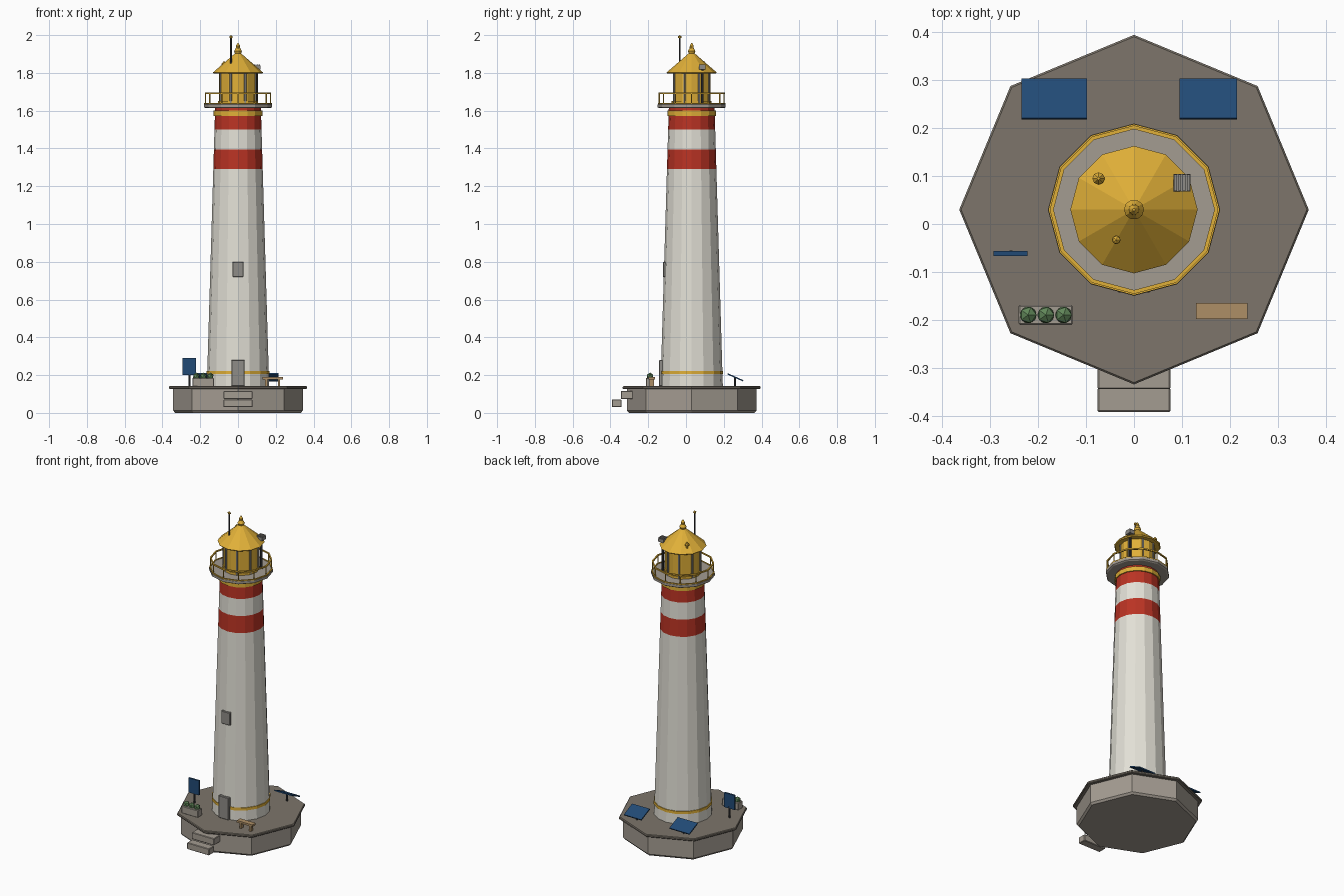
import bpy, bmesh, math
from mathutils import Vector, Matrix

if "Cube" in bpy.data.objects:
    bpy.data.objects.remove(bpy.data.objects["Cube"])

CY = 0.03  # tower axis sits slightly behind the origin


def mat(name, r, g, b):
    m = bpy.data.materials.new(name)
    m.diffuse_color = tuple(((c + 0.055) / 1.055) ** 2.4 for c in (r, g, b)) + (1,)
    m.use_nodes = True
    m.node_tree.nodes["Principled BSDF"].inputs["Base Color"].default_value = m.diffuse_color
    return m


WHITE = mat("white paint", .89, .88, .84)
RED = mat("red paint", .73, .20, .14)
YELLOW = mat("yellow paint", .88, .69, .22)
STONE = mat("pale stone", .64, .61, .57)
DECK = mat("dark paving", .49, .46, .42)
METAL = mat("grey metal", .56, .55, .53)
DARK = mat("dark metal", .23, .23, .24)
BLUE = mat("solar blue", .13, .29, .46)
GREEN = mat("leaf green", .38, .53, .35)
WOOD = mat("bench wood", .68, .56, .40)


def finish(bm, name, *mats):
    bmesh.ops.recalc_face_normals(bm, faces=bm.faces)
    me = bpy.data.meshes.new(name)
    bm.to_mesh(me)
    bm.free()
    for m in mats:
        me.materials.append(m)
    ob = bpy.data.objects.new(name, me)
    bpy.context.collection.objects.link(ob)
    return ob


def lathe(name, prof, n, m, x=0, y=CY, closed=False, turn=0.0):
    """Revolve (radius, z) points in n flat sides; closed makes a ring."""
    bm = bmesh.new()
    rings = []
    for r, z in prof:
        rings.append([bm.verts.new((x + r * math.cos(2 * math.pi * i / n + turn),
                                    y + r * math.sin(2 * math.pi * i / n + turn), z))
                      for i in range(n)])
    pairs = list(zip(rings, rings[1:]))
    if closed:
        pairs.append((rings[-1], rings[0]))
    for a, b in pairs:
        for i in range(n):
            j = (i + 1) % n
            bm.faces.new((a[i], a[j], b[j], b[i]))
    if not closed:
        bm.faces.new(rings[0])
        bm.faces.new(rings[-1])
    return finish(bm, name, *(m if isinstance(m, tuple) else (m,)))


def box(name, x, y, z, m, bevel=0.0, tilt=0.0):
    """Box from (min, max) ranges, optionally tilted about x."""
    bm = bmesh.new()
    size = [b - a for a, b in (x, y, z)]
    c = Vector([(a + b) / 2 for a, b in (x, y, z)])
    bmesh.ops.create_cube(bm, size=1)
    bmesh.ops.scale(bm, vec=size, verts=bm.verts)
    if bevel:
        bmesh.ops.bevel(bm, geom=bm.edges[:], offset=bevel, segments=1, affect='EDGES')
    bmesh.ops.transform(bm, matrix=Matrix.Translation(c) @ Matrix.Rotation(tilt, 4, 'X'),
                        verts=bm.verts)
    return finish(bm, name, m)


def rod(name, x, y, z0, z1, r, m, n=6):
    return lathe(name, [(r, z0), (r, z1)], n, m, x, y)


def blob(name, x, y, z, r, m, sz=1.0, sub=1):
    bm = bmesh.new()
    bmesh.ops.create_icosphere(bm, subdivisions=sub, radius=r)
    bmesh.ops.scale(bm, vec=(1, 1, sz), verts=bm.verts)
    bmesh.ops.translate(bm, vec=(x, y, z), verts=bm.verts)
    return finish(bm, name, m)


# base platform and entrance steps
lathe("plinth", [(.332, 0), (.343, .012), (.343, .128)], 8, STONE)
lathe("platform_slab", [(.361, .126), (.365, .130), (.365, .138), (.361, .142)], 8, DECK)
box("lower_step", (-.076, .076), (-.393, -.342), (.03, .071), STONE, .003)
box("upper_step", (-.076, .076), (-.345, -.28), (.074, .116), STONE, .003)


# tapered tower, striped by height
def tower_r(z):
    return .165 - .044 * (z - .14) / 1.48


levels = (.14, 1.29, 1.395, 1.50, 1.618)
tower = lathe("tower", [(tower_r(z), z) for z in levels], 16, (WHITE, RED))
for p in tower.data.polygons:
    z = p.center.z
    p.material_index = int(1.29 < z < 1.395 or 1.50 < z < 1.61)


def band(name, r_in, r_out, z0, z1, n, m):
    lathe(name, [(r_in, z0), (r_out, z0), (r_out, z1), (r_in, z1)], n, m, closed=True)


band("base_trim", .15, .167, .205, .222, 16, YELLOW)
band("collar", .11, .129, 1.573, 1.60, 16, YELLOW)

# door and window on the front
box("door", (-.035, .035), (-.143, -.12), (.142, .28), METAL, .003)
box("window", (-.03, .03), (-.123, -.10), (.72, .80), METAL, .003)

# gallery with railing
lathe("gallery_floor", [(.172, 1.613), (.18, 1.618), (.18, 1.633), (.177, 1.636)], 12, STONE)
band("top_rail", .168, .176, 1.687, 1.695, 12, YELLOW)
band("bottom_rail", .172, .179, 1.634, 1.640, 12, YELLOW)
for i in range(12):
    a = math.tau * i / 12
    rod("rail_post", .172 * math.cos(a), CY + .172 * math.sin(a), 1.634, 1.69, .0035, YELLOW)

# lantern room
lathe("lantern", [(.10, 1.634), (.10, 1.81)], 12, YELLOW)
band("lantern_sill", .09, .106, 1.634, 1.65, 12, YELLOW)
for i in range(8):
    a = math.tau * (i + .5) / 8
    rod("lantern_mullion", .10 * math.cos(a), CY + .10 * math.sin(a), 1.635, 1.805, .006, METAL)

# roof and finial
lathe("roof", [(.128, 1.796), (.133, 1.802), (.014, 1.905)], 12, YELLOW)
lathe("finial", [(.012, 1.895), (.021, 1.915), (.012, 1.93), (.010, 1.945), (.003, 1.958)], 10, YELLOW)

# roof equipment: antenna, vent and weather sensor
rod("antenna_mast", -.037, -.033, 1.835, 1.99, .0045, DARK)
blob("antenna_tip", -.037, -.033, 1.99, .010, YELLOW)
rod("vent_pipe", -.074, .095, 1.82, 1.85, .006, YELLOW)
lathe("vent_cap", [(.013, 1.842), (.013, 1.848), (.003, 1.861)], 8, YELLOW, -.074, .095)
rod("sensor_pole", .10, .086, 1.634, 1.825, .007, DARK)
box("sensor_box", (.082, .118), (.068, .104), (1.818, 1.838), METAL)
for i in range(4):
    x = .0865 + i * .009
    box("sensor_slat", (x - .003, x + .003), (.069, .103), (1.837, 1.845), METAL)

# tilted solar panels at the back
for x0, x1 in ((-.235, -.098), (.095, .215)):
    box("solar_panel", (x0, x1), (.216, .306), (.185, .192), BLUE, tilt=-.42)
    rod("panel_post", (x0 + x1) / 2, .26, .14, .188, .006, DARK)

# upright information board
box("board", (-.293, -.222), (-.067, -.056), (.20, .29), BLUE)
rod("board_post", -.257, -.061, .14, .21, .006, DARK)

# planter with three bushes
box("planter", (-.241, -.128), (-.211, -.169), (.14, .186), STONE, .003)
for x in (-.221, -.184, -.147):
    blob("bush", x, -.19, .194, .0195, GREEN)

# bench
box("bench_seat", (.13, .237), (-.198, -.165), (.177, .189), WOOD)
for x in (.15, .217):
    box("bench_leg", (x - .006, x + .006), (-.193, -.170), (.14, .178), WOOD)
